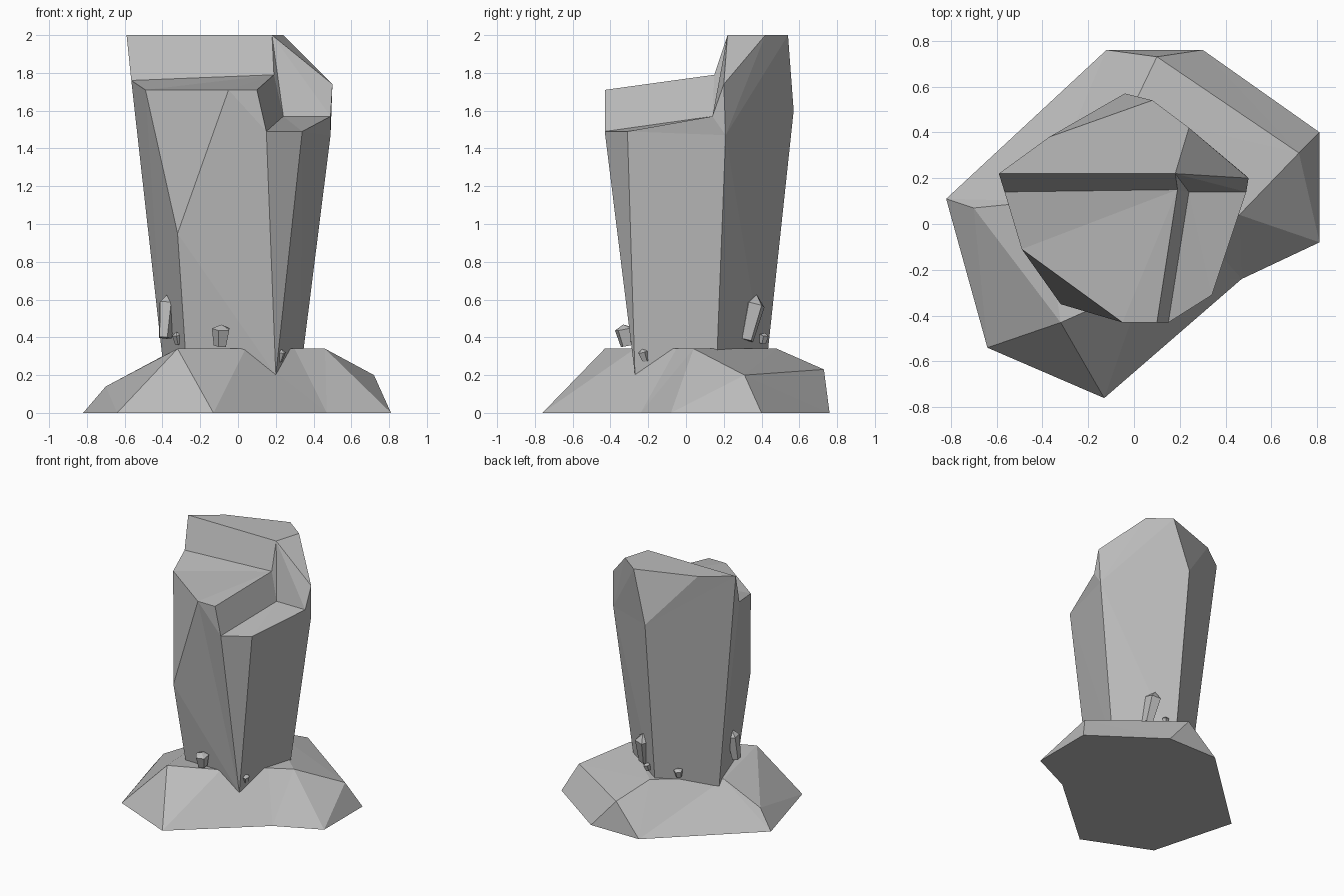
import bpy, bmesh
from mathutils import Vector, Euler

if "Cube" in bpy.data.objects:
    bpy.data.objects.remove(bpy.data.objects["Cube"], do_unlink=True)

stone = bpy.data.materials.new("grey_stone")
stone.use_nodes = True
GREY = (0.5, 0.5, 0.5, 1)
stone.diffuse_color = GREY
stone.node_tree.nodes["Principled BSDF"].inputs["Base Color"].default_value = GREY


def finish(name, bm):
    """Turn a bmesh into a flat-shaded stone object."""
    bmesh.ops.triangulate(bm, faces=bm.faces[:])
    bmesh.ops.recalc_face_normals(bm, faces=bm.faces[:])
    mesh = bpy.data.meshes.new(name)
    bm.to_mesh(mesh)
    bm.free()
    mesh.materials.append(stone)
    obj = bpy.data.objects.new(name, mesh)
    bpy.context.collection.objects.link(obj)
    return obj


def faceted(name, corners, faces):
    """Build a rock from named corners and faces spelled by corner names."""
    bm = bmesh.new()
    verts = {key: bm.verts.new(co) for key, co in corners.items()}
    for face in faces.split(","):
        bm.faces.new([verts[key] for key in face.split()])
    return finish(name, bm)


# Low mound: capital letters lie on the ground, small ones above
faceted("base_mound", {
    "A": (-.82, .11, 0), "B": (-.64, -.54, 0), "C": (-.13, -.76, 0),
    "D": (.47, -.24, 0), "E": (.81, -.08, 0), "F": (.81, .40, 0),
    "G": (.30, .76, 0), "H": (-.12, .76, 0),
    "a": (-.70, .07, .14), "b": (-.32, -.43, .34), "c": (.04, -.27, .34),
    "k": (.30, -.05, .34), "d": (.46, .04, .34), "e": (.72, .31, .20),
    "g": (.10, .73, .23), "h": (-.02, .48, .34), "i": (-.40, .10, .30),
}, "A B a,a B b,a b i,B C b,C c b,C D k c,D d k,D E d,E F e,E e d,"
   "F G g e,G H g,H g h i a A,e g h d,b c k d h i,A B C D E F G H")

# Standing pillar with a tall rear crest and a stepped front
faceted("pillar", {
    # crest
    "P1": (-.59, .22, 2), "P2": (-.37, .38, 2), "P3": (.08, .54, 2),
    "P4": (.24, .42, 2), "P5": (.18, .22, 2),
    "R": (.50, .20, 1.74), "K": (.49, .21, 1.47), "Q": (-.04, .57, 1.60),
    # front ledge
    "L1": (-.565, .14, 1.76), "L2": (-.49, -.11, 1.71),
    "L3": (-.05, -.43, 1.71), "L4": (.10, -.43, 1.71),
    "L5": (.19, .15, 1.79), "N": (-.32, -.35, .95),
    # lower step
    "S1": (.15, -.43, 1.49), "S2": (.34, -.31, 1.49),
    "S3": (.49, .14, 1.57), "S4": (.24, .14, 1.57),
    # foot
    "b1": (-.27, -.24, .2), "b2": (-.39, .15, .2), "b3": (-.03, .42, .2),
    "b4": (.33, .16, .2), "b5": (.20, -.27, .2),
}, "P1 P2 P3 P4 P5,P5 P4 R,P1 P5 L5 L1,P5 R S3,P5 S3 S4,P5 S4 L5,"
   "L1 L5 L4 L3 L2,L4 L5 S4 S1,S1 S4 S3 S2,L2 L3 N,L3 L4 S1,L3 S1 b5,"
   "L3 b5 N,N b5 b1,S1 S2 b5,S2 S3 K,S2 K b4,S2 b4 b5,R K S3,"
   "P3 P4 R K,P3 K Q,P2 P3 Q,P1 P2 Q,P1 Q b3 b2,Q K b4 b3,"
   "P1 b2 L1,L1 b2 L2,L2 b2 N,N b2 b1,b1 b5 b4 b3 b2")


def chip(name, place, width, height, turn):
    """Small tapered five-sided stone leaning on the pillar."""
    bm = bmesh.new()
    bmesh.ops.create_cone(bm, cap_ends=True, segments=5, radius1=.6,
                          radius2=.85, depth=.75)
    top = max(bm.faces, key=lambda f: f.calc_center_median().z)
    bmesh.ops.poke(bm, faces=[top], offset=.2)
    bmesh.ops.scale(bm, verts=bm.verts, vec=(width, width, height))
    bmesh.ops.rotate(bm, verts=bm.verts, matrix=Euler(turn).to_matrix())
    bmesh.ops.translate(bm, verts=bm.verts, vec=Vector(place))
    finish(name, bm)


# Loose chips around the foot
chip("back_chip", (.13, .34, .48), .07, .26, (-.25, 0, .4))
chip("left_chip", (-.38, -.06, .49), .06, .25, (0, .15, 1))
chip("front_chip", (-.09, -.32, .40), .06, .12, (.2, 0, .3))
chip("corner_chip", (.22, -.22, .30), .035, .07, (.3, .2, 0))
chip("left_pebble", (-.32, -.16, .39), .03, .07, (.2, -.3, .5))
chip("back_pebble", (-.18, .35, .38), .04, .07, (-.2, 0, 0))
chip("rear_pebble", (.05, .41, .39), .03, .06, (0, .3, .8))
